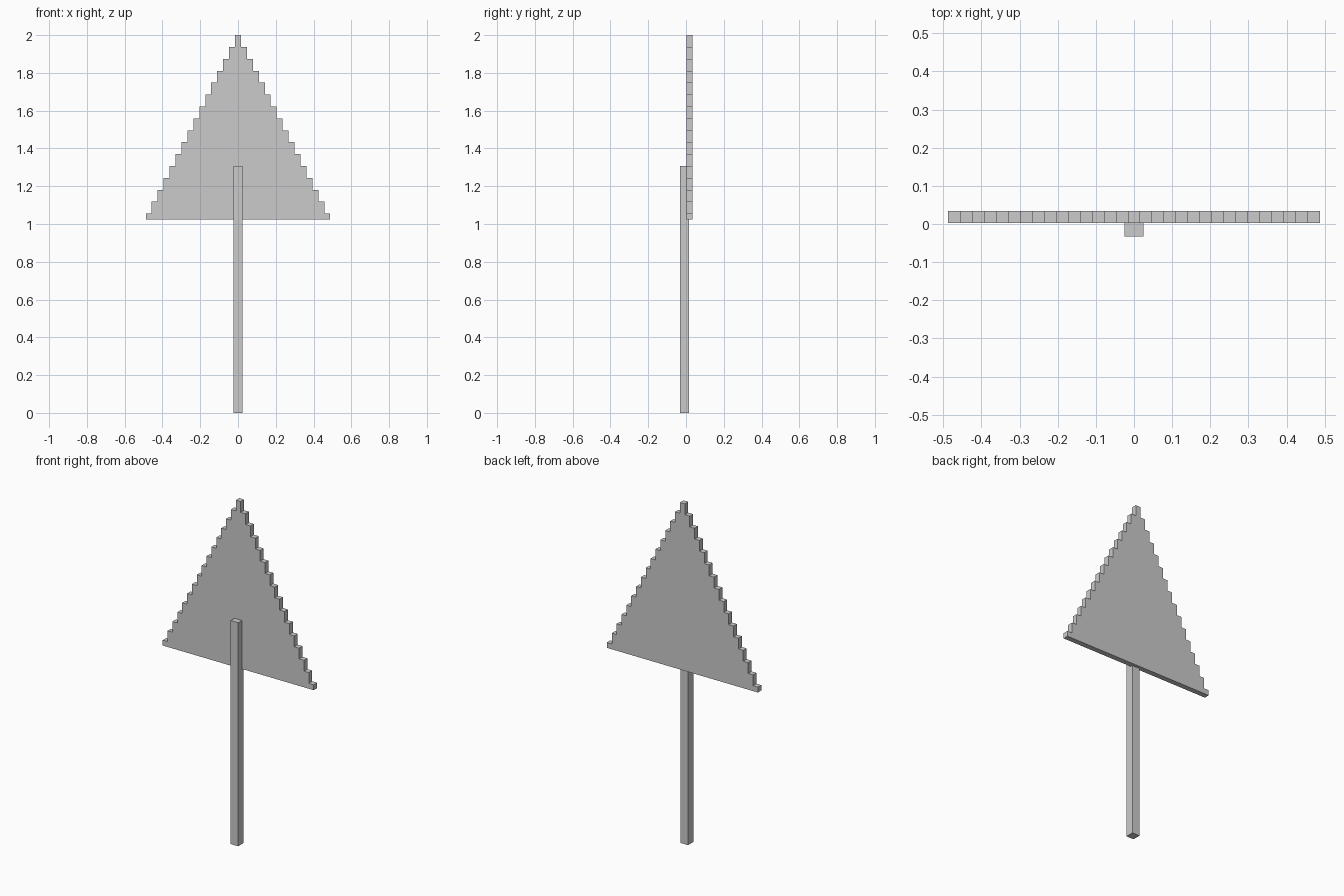
import bpy, bmesh

if "Cube" in bpy.data.objects:
    bpy.data.objects.remove(bpy.data.objects["Cube"])

U = 0.0315          # one step of the stair-edged panel
STEPS = 16          # rows from tip to base


def mesh_object(name, bm):
    bmesh.ops.recalc_face_normals(bm, faces=bm.faces)
    mesh = bpy.data.meshes.new(name)
    bm.to_mesh(mesh)
    bm.free()
    obj = bpy.data.objects.new(name, mesh)
    bpy.context.collection.objects.link(obj)
    return obj


def extruded_profile(name, points, y0, y1):
    """Extrude an x-z outline from y0 to y1."""
    bm = bmesh.new()
    face = bm.faces.new([bm.verts.new((x, y0, z)) for x, z in points])
    result = bmesh.ops.extrude_face_region(bm, geom=[face], use_keep_orig=True)
    new_verts = [g for g in result["geom"] if isinstance(g, bmesh.types.BMVert)]
    bmesh.ops.translate(bm, verts=new_verts, vec=(0, y1 - y0, 0))
    return mesh_object(name, bm)


# Stair-edged triangular panel: right edge walked from tip to base, then mirrored
right = []
for k in range(STEPS):
    half = U * (k + 0.5)
    top = 2 - 2 * U * k
    bottom = max(top - 2 * U, 2 - U * (2 * STEPS - 1))
    right += [(half, top), (half, bottom)]
left = [(-x, z) for x, z in reversed(right)]
extruded_profile("sign_panel", right + left, 0.002, 0.0335)

# Square post, let into the front of the panel
P = 0.0243
extruded_profile("post", [(-P, 0), (P, 0), (P, 1.307), (-P, 1.307)], -0.033, 0.0155)
